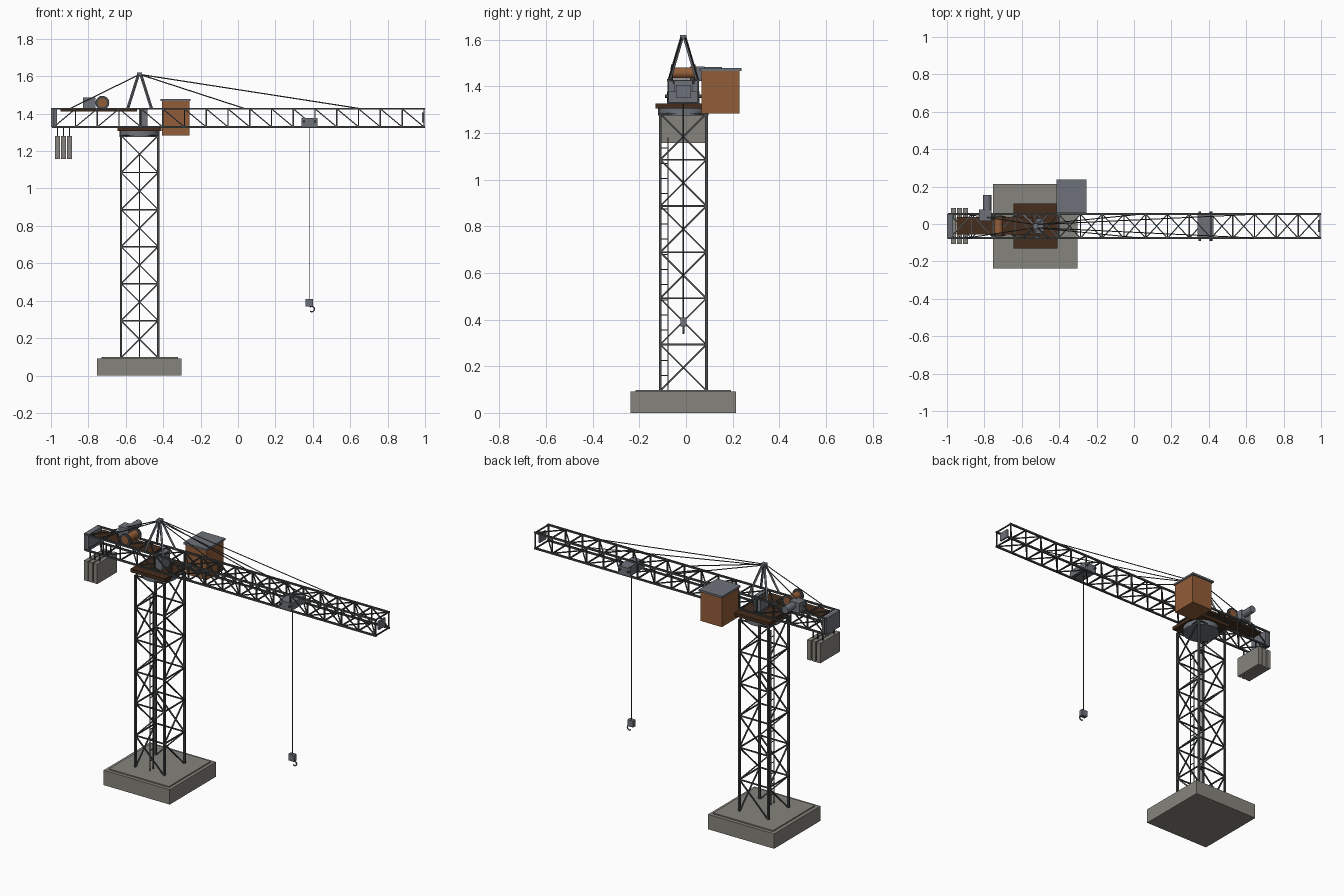
import bpy, bmesh, math
from mathutils import Vector, Matrix

if "Cube" in bpy.data.objects:
    bpy.data.objects.remove(bpy.data.objects["Cube"])

CX, CY = -0.526, -0.0115      # mast centre line
Z0, Z1 = 1.329, 1.426         # jib chord heights
HY = 0.064                    # jib half width


def material(name, rgb):
    m = bpy.data.materials.new(name)
    m.diffuse_color = (*rgb, 1)
    m.use_nodes = True
    m.node_tree.nodes["Principled BSDF"].inputs["Base Color"].default_value = m.diffuse_color
    return m


STEEL = material("dark_steel", (0.065, 0.07, 0.072))
GREY = material("blue_grey", (0.155, 0.17, 0.195))
CONCRETE = material("concrete", (0.24, 0.23, 0.2))
ORANGE = material("cab_brown", (0.29, 0.11, 0.04))
BROWN = material("deck_brown", (0.06, 0.026, 0.012))


def finish(name, bm, mat):
    me = bpy.data.meshes.new(name)
    bm.to_mesh(me)
    bm.free()
    me.materials.append(mat)
    ob = bpy.data.objects.new(name, me)
    bpy.context.collection.objects.link(ob)
    return ob


def boxes(name, spans, mat):
    """Boxes given as (x0, x1, y0, y1, z0, z1), y measured from the centre line."""
    bm = bmesh.new()
    for x0, x1, y0, y1, z0, z1 in spans:
        mid = Vector(((x0 + x1) / 2, (y0 + y1) / 2 + CY, (z0 + z1) / 2))
        size = Matrix.Diagonal((x1 - x0, y1 - y0, z1 - z0, 1))
        bmesh.ops.create_cube(bm, size=1, matrix=Matrix.Translation(mid) @ size)
    return finish(name, bm, mat)


def bars(name, segs, width, mat=STEEL, sides=4):
    """Straight bars between point pairs; square when sides is 4, otherwise round."""
    bm = bmesh.new()
    r = width / math.sqrt(2) if sides == 4 else width / 2
    for a, b in segs:
        a, b = Vector(a), Vector(b)
        a.y += CY
        b.y += CY
        d = b - a
        m = (Matrix.Translation((a + b) / 2) @ d.to_track_quat('Z', 'Y').to_matrix().to_4x4()
             @ Matrix.Rotation(math.pi / 4 if sides == 4 else 0, 4, 'Z'))
        bmesh.ops.create_cone(bm, cap_ends=True, segments=sides, radius1=r, radius2=r,
                              depth=d.length, matrix=m)
    ob = finish(name, bm, mat)
    if sides > 10:
        bpy.context.view_layer.objects.active = ob
        ob.select_set(True)
        bpy.ops.object.shade_smooth_by_angle()
        ob.select_set(False)
    return ob


# Foundation
boxes("foundation_block", [(CX - .227, CX + .225, -.226, .226, 0, .092)], CONCRETE)
boxes("foundation_top", [(CX - .205, CX + .205, -.205, .205, .092, .099)], CONCRETE)

# Mast: four legs, ring beams and one zigzag brace per face (opposite faces mirrored)
H, ZB, ZT, BAYS = 0.099, 0.095, 1.283, 6
corners = [(CX - H, -H), (CX + H, -H), (CX + H, H), (CX - H, H)]
bars("mast_legs", [((x, y, ZB), (x, y, ZT)) for x, y in corners], 0.012)
rings, braces = [], []
for i in range(BAYS):
    lo, hi = (ZB + (ZT - ZB) * k / BAYS for k in (i, i + 1))
    for k in range(4):
        p, q = corners[k], corners[(k + 1) % 4]
        rings.append(((*p, hi), (*q, hi)))
        braces.append(((*p, lo), (*q, hi)) if i % 2 else ((*q, lo), (*p, hi)))
bars("mast_rings", rings, 0.007)
bars("mast_braces", braces, 0.007)

# Ladder inside the mast
bars("ladder_rails", [((CX, y, .095), (CX, y, 1.18)) for y in (-.096, -.065)], 0.005)
bars("ladder_rungs", [((CX, -.096, .16 + .065 * i), (CX, -.065, .16 + .065 * i))
                      for i in range(16)], 0.004)

# Slewing ring and platform
bars("slewing_ring", [((CX, 0, 1.275), (CX, 0, 1.308))], 0.215, GREY, 24)
boxes("slewing_platform", [(CX - .118, CX + .118, -.12, .12, 1.306, 1.327)], BROWN)

# Jib and counter jib lattice
XS, N = -0.985, 17
STEP = (0.994 - XS) / N
bars("jib_chords", [((-.995, s * HY, z), (1, s * HY, z)) for s in (-1, 1) for z in (Z0, Z1)], 0.010)
posts, lacing = [], []
for i in range(N + 1):
    x = XS + i * STEP
    posts += [((x, s * HY, Z0), (x, s * HY, Z1)) for s in (-1, 1)]
    posts += [((x, -HY, z), (x, HY, z)) for z in (Z0, Z1)]
    if i < N:
        x2 = x + STEP
        a, b = (Z0, Z1) if x2 < CX else (Z1, Z0)
        lacing += [((x, s * HY, a), (x2, s * HY, b)) for s in (-1, 1)]
        f = HY if i % 2 else -HY
        lacing += [((x, f, Z1), (x2, -f, Z1)), ((x, -f, Z0), (x2, f, Z0))]
bars("jib_posts", posts, 0.007)
bars("jib_lacing", lacing, 0.006)
boxes("jib_tip_plate", [(.985, .995, -.032, .032, 1.352, 1.405)], GREY)
boxes("counter_jib_end", [(-1, -.968, -.066, .066, 1.328, 1.43)], GREY)

# Apex frame and tie rods
bars("apex_legs", [((CX + sx * .064, sy * .06, Z1), (CX + sx * .006, sy * .006, 1.61))
                   for sx in (-1, 1) for sy in (-1, 1)], 0.011, GREY)
boxes("apex_cap", [(CX - .014, CX + .014, -.014, .014, 1.602, 1.62)], GREY)
bars("tie_rods", [((CX, s * .008, 1.61), (x, s * HY, Z1))
                  for s in (-1, 1) for x in (-.9, .04, .66)], 0.006, STEEL, 6)

# Operator cab and control cabinet
boxes("cab_body", [(-.405, -.26, .077, .24, 1.283, 1.467)], ORANGE)
boxes("cab_roof", [(-.414, -.254, .07, .25, 1.467, 1.479)], GREY)
boxes("control_cabinet", [(-.53, -.485, -.04, .04, 1.327, 1.425)], GREY)

# Counter jib deck, winch and motor
boxes("counter_deck", [(-.95, -.54, -.045, .048, 1.411, 1.423)], BROWN)
bars("winch_drum", [((-.725, -.056, 1.458), (-.725, .056, 1.458))], 0.048, ORANGE, 20)
bars("winch_flanges", [((-.725, y, 1.458), (-.725, y + .008, 1.458)) for y in (-.053, .045)],
     0.074, STEEL, 20)
boxes("winch_gearbox", [(-.83, -.762, .028, .09, 1.423, 1.485)], GREY)
bars("winch_motor", [((-.785, .09, 1.462), (-.785, .166, 1.462))], 0.044, GREY, 16)
bars("winch_shaft", [((-.77, .04, 1.458), (-.725, .04, 1.458))], 0.014, GREY, 8)

# Hanging counterweights
slabs = [-.965, -.933, -.901]
boxes("counterweights", [(x - .013, x + .013, -.096, .096, 1.157, 1.28) for x in slabs], CONCRETE)
bars("counterweight_hangers", [((x, s * .055, 1.27), (x, s * .055, Z0))
                               for x in slabs for s in (-1, 1)], 0.006)

# Trolley with wheels
boxes("trolley", [(.34, .424, -.07, .07, 1.332, 1.378)], GREY)
bars("trolley_wheels", [((x, s * .066, 1.358), (x, s * .079, 1.358))
                        for x in (.352, .412) for s in (-1, 1)], 0.014, STEEL, 12)

# Hoist rope, hook block and hook
bars("hoist_rope", [((.381, 0, .4), (.381, 0, 1.34))], 0.006, STEEL, 6)
boxes("hook_block", [(.361, .4, -.013, .013, .37, .41)], GREY)
cu = bpy.data.curves.new("hook", 'CURVE')
cu.dimensions = '3D'
cu.bevel_depth = 0.004
cu.bevel_resolution = 1
cu.use_fill_caps = True
pts = [(.385, .375)] + [(.395 + .014 * math.cos(t), .355 + .014 * math.sin(t))
                        for t in [math.radians(130 - 26 * i) for i in range(11)]]
sp = cu.splines.new('POLY')
sp.points.add(len(pts) - 1)
for p, (x, z) in zip(sp.points, pts):
    p.co = (x, CY, z, 1)
cu.materials.append(GREY)
bpy.context.collection.objects.link(bpy.data.objects.new("hook", cu))
